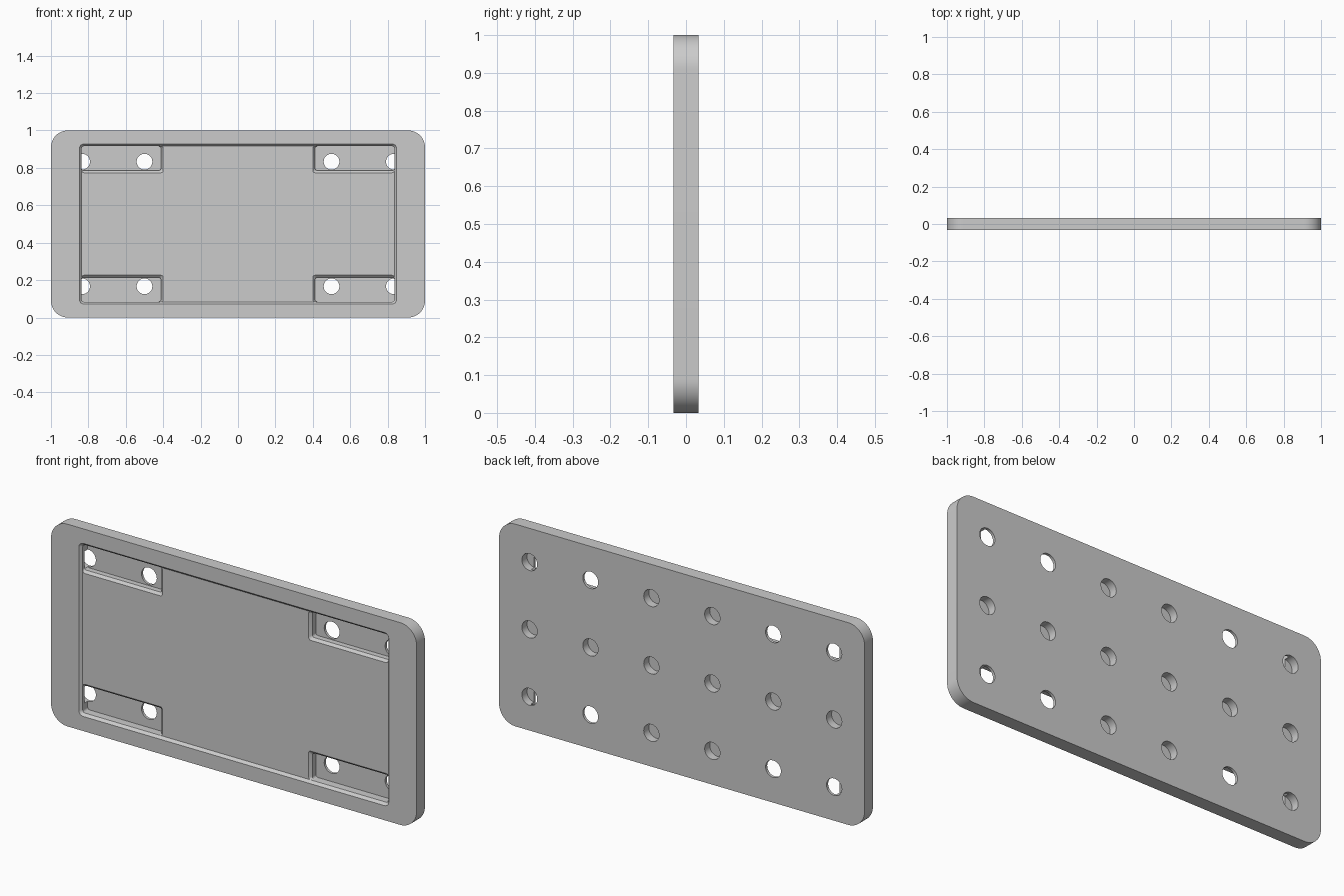
import bpy, bmesh, math

cube = bpy.data.objects.get("Cube")
if cube:
    bpy.data.objects.remove(cube, do_unlink=True)

MID_Z = 0.5
FRONT, BACK = -0.0325, 0.0325
RECESS, POCKET, HOLE = 0.013, 0.052, 0.04   # cut depths
BEVEL = 0.012
HALF_W, HALF_H = 0.836, 0.416               # recess floor half sizes

grey = bpy.data.materials.new("plain grey")
grey.use_nodes = True
grey.diffuse_color = (0.6, 0.6, 0.6, 1)
grey.node_tree.nodes["Principled BSDF"].inputs["Base Color"].default_value = (0.6, 0.6, 0.6, 1)


def rounded_rect(x0, x1, z0, z1, r, steps):
    """Outline points, counter-clockwise in x and z."""
    corners = [(x1 - r, z1 - r), (x0 + r, z1 - r), (x0 + r, z0 + r), (x1 - r, z0 + r)]
    return [(cx + r * math.cos(a), cz + r * math.sin(a))
            for q, (cx, cz) in enumerate(corners)
            for a in [(q + i / steps) * math.pi / 2 for i in range(steps + 1)]]


def loft(bm, layers):
    """Closed solid through (y, outline) layers running front to back."""
    rings = [[bm.verts.new((x, y, z + MID_Z)) for x, z in pts] for y, pts in layers]
    bm.faces.new(rings[0])
    bm.faces.new(rings[-1][::-1])
    for a, b in zip(rings, rings[1:]):
        for i in range(len(a)):
            j = (i + 1) % len(a)
            bm.faces.new((a[i], b[i], b[j], a[j]))


def make_object(name, solids):
    bm = bmesh.new()
    for layers in solids:
        loft(bm, layers)
    bmesh.ops.recalc_face_normals(bm, faces=bm.faces)
    mesh = bpy.data.meshes.new(name)
    bm.to_mesh(mesh)
    bm.free()
    mesh.materials.append(grey)
    obj = bpy.data.objects.new(name, mesh)
    bpy.context.collection.objects.link(obj)
    return obj


def grown(g):
    return rounded_rect(-HALF_W - g, HALF_W + g, -HALF_H - g, HALF_H + g, BEVEL + g, 6)


# Plate with rounded corners
outline = rounded_rect(-1, 1, -0.5, 0.5, 0.09, 16)
plate = make_object("mounting_plate", [[(FRONT, outline), (BACK, outline)]])

# Shallow front recess with sloped walls
over = 0.01
recess = make_object("recess_cutter", [[
    (FRONT - over, grown(BEVEL)), (FRONT, grown(BEVEL)), (FRONT + RECESS, grown(0))]])


# Deep corner pockets, bevelled along their inner edges
def pocket_outline(sx, sz, g):
    xs = sorted((sx * (0.412 - g), sx * HALF_W))
    zs = sorted((sz * (0.286 - g), sz * HALF_H))
    return rounded_rect(*xs, *zs, BEVEL, 6)


pockets = make_object("pocket_cutter", [[
    (FRONT + RECESS / 2, pocket_outline(sx, sz, BEVEL)),
    (FRONT + RECESS, pocket_outline(sx, sz, BEVEL)),
    (FRONT + RECESS + BEVEL, pocket_outline(sx, sz, 0)),
    (FRONT + POCKET, pocket_outline(sx, sz, 0))]
    for sx in (-1, 1) for sz in (-1, 1)])


# Grid of round holes from the back; those behind the pockets break through
def circle(cx, cz, r=0.042, n=32):
    return [(cx + r * math.cos(math.tau * i / n), cz + r * math.sin(math.tau * i / n))
            for i in range(n)]


holes = make_object("hole_cutter", [[
    (BACK - HOLE, circle((c - 2.5) / 3, row / 3)), (BACK + over, circle((c - 2.5) / 3, row / 3))]
    for c in range(6) for row in (-1, 0, 1)])

# Cut the plate and drop the cutters
cutters = [recess, pockets, holes]
for cutter in cutters:
    cutter.hide_render = True
    mod = plate.modifiers.new(cutter.name, 'BOOLEAN')
    mod.operation = 'DIFFERENCE'
    mod.solver = 'EXACT'
    mod.object = cutter
bpy.context.view_layer.update()
result = bpy.data.meshes.new_from_object(plate.evaluated_get(bpy.context.evaluated_depsgraph_get()))
plate.modifiers.clear()
plate.data = result
for cutter in cutters:
    bpy.data.objects.remove(cutter, do_unlink=True)

bpy.ops.object.select_all(action='DESELECT')
plate.select_set(True)
bpy.context.view_layer.objects.active = plate
bpy.ops.object.shade_smooth_by_angle(angle=math.radians(30))
